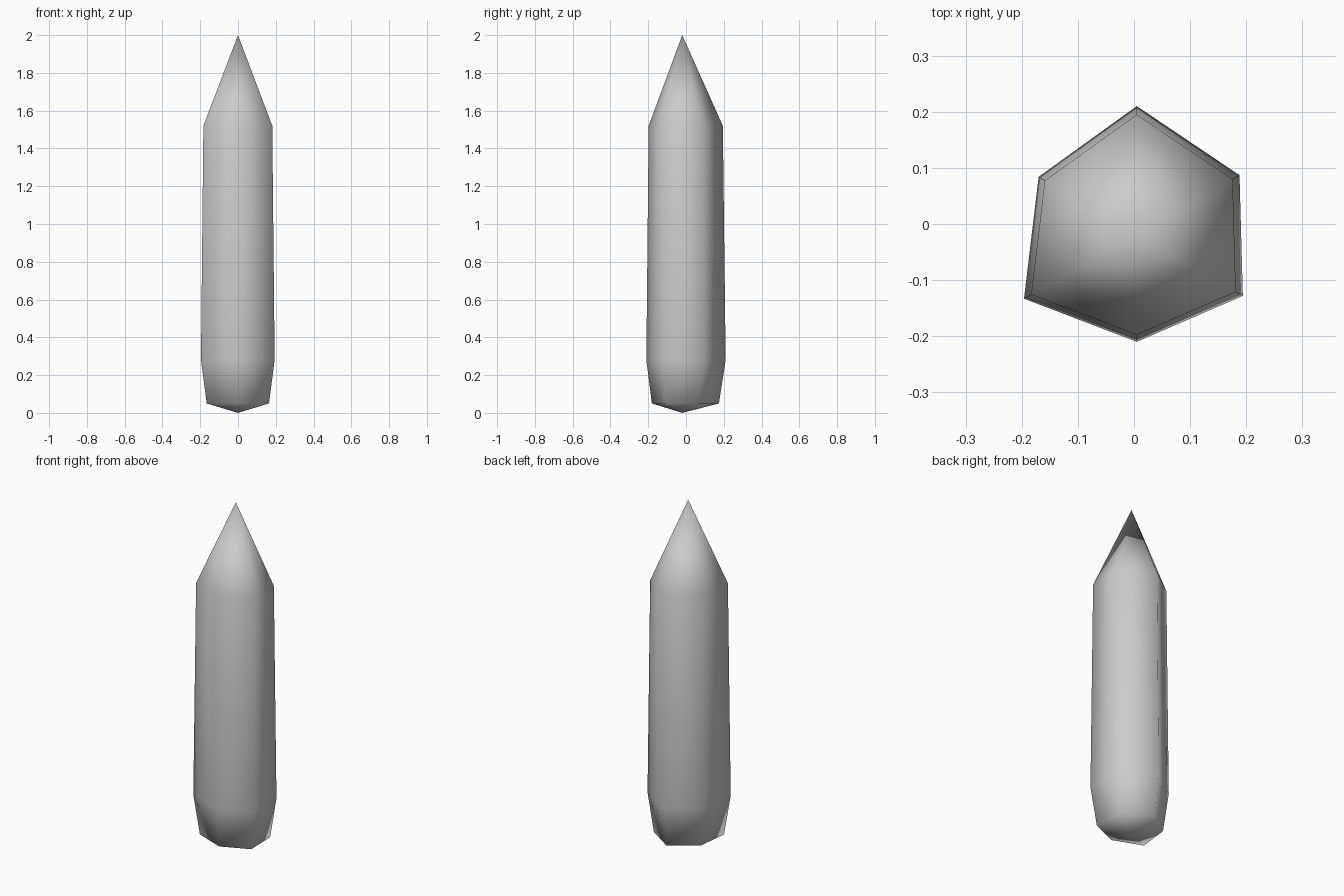
import bpy
import bmesh

if "Cube" in bpy.data.objects:
    bpy.data.objects.remove(bpy.data.objects["Cube"])

# Irregular hexagonal cross-section at the widest level
OUTLINE = [(0.005, 0.21), (0.188, 0.087), (0.194, -0.128),
           (0.005, -0.21), (-0.196, -0.133), (-0.17, 0.084)]
CENTRE = (0.0, -0.02)
# (height, scale of the outline about the centre)
LEVELS = [(0.05, 0.845), (0.28, 1.0), (1.52, 0.935)]

bm = bmesh.new()

# Stacked rings of the crystal shaft
rings = []
for z, s in LEVELS:
    rings.append([bm.verts.new((CENTRE[0] + (x - CENTRE[0]) * s,
                                CENTRE[1] + (y - CENTRE[1]) * s, z))
                  for x, y in OUTLINE])
n = len(OUTLINE)
for low, high in zip(rings, rings[1:]):
    for i in range(n):
        j = (i + 1) % n
        bm.faces.new((low[i], low[j], high[j], high[i]))

# Shallow foot and long pointed tip
for ring, z in ((rings[0], 0.0), (rings[-1], 2.0)):
    apex = bm.verts.new((*CENTRE, z))
    for i in range(n):
        bm.faces.new((ring[i], ring[(i + 1) % n], apex))

bmesh.ops.recalc_face_normals(bm, faces=bm.faces)
for face in bm.faces:
    face.smooth = True

mesh = bpy.data.meshes.new("crystal")
bm.to_mesh(mesh)
bm.free()
bpy.context.collection.objects.link(bpy.data.objects.new("crystal", mesh))
